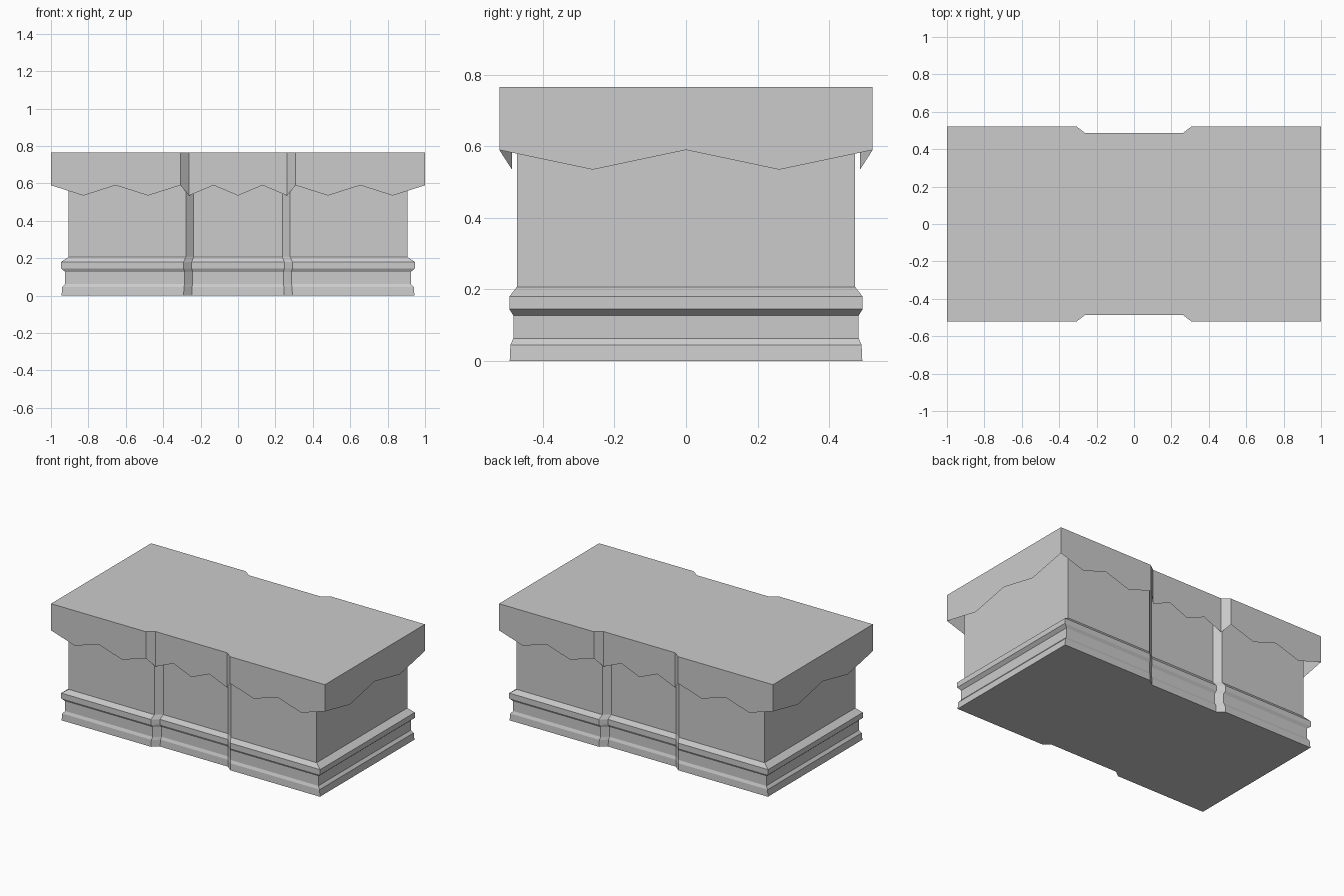
import bpy, bmesh

if "Cube" in bpy.data.objects:
    bpy.data.objects.remove(bpy.data.objects["Cube"])

stone = bpy.data.materials.new("grey_stone")
stone.diffuse_color = (0.6, 0.6, 0.6, 1)
stone.use_nodes = True
stone.node_tree.nodes["Principled BSDF"].inputs["Base Color"].default_value = stone.diffuse_color

HIGH, LOW, TOP = 0.59, 0.535, 0.766


def finish(bm, name):
    bmesh.ops.recalc_face_normals(bm, faces=bm.faces)
    me = bpy.data.meshes.new(name)
    bm.to_mesh(me)
    bm.free()
    me.materials.append(stone)
    bpy.context.collection.objects.link(bpy.data.objects.new(name, me))


def outline(hx, hy):
    """Rectangle with a shallow chamfered recess in the front and back."""
    n1, n2, d = hx * 0.308, hx * 0.262, hy * 0.932
    front = [(-hx, -hy), (-n1, -hy), (-n2, -d), (n2, -d), (n1, -hy), (hx, -hy)]
    return front + [(-x, -y) for x, y in front]


# Body: moulded plinth and shaft, lofted through (half depth, height) rings
profile = [(0.493, 0), (0.491, 0.045), (0.483, 0.063), (0.483, 0.127),
           (0.494, 0.145), (0.494, 0.18), (0.473, 0.207), (0.473, 0.75)]
bm = bmesh.new()
rings = [[bm.verts.new((x, y, z)) for x, y in outline(h * 1.914, h)]
         for h, z in profile]
for a, b in zip(rings, rings[1:]):
    for i in range(len(a)):
        j = (i + 1) % len(a)
        bm.faces.new((a[i], a[j], b[j], b[i]))
bm.faces.new(rings[0])
bm.faces.new(rings[-1])
finish(bm, "altar_body")

# Cloth: flat top with a thin hanging skirt cut in a zigzag
corners = outline(1.0, 0.522)
lows = [HIGH, HIGH, LOW, LOW, HIGH, HIGH] * 2
steps = [4, 1, 4, 1, 4, 4] * 2      # zigzag segments on each panel
path = []
for i, (x, y) in enumerate(corners):
    x2, y2 = corners[(i + 1) % len(corners)]
    for k in range(steps[i]):
        t = k / steps[i]
        if k % 2 == 0:
            z = lows[i]
        else:
            z = HIGH + LOW - lows[i]
        path.append((x + (x2 - x) * t, y + (y2 - y) * t, z))
bm = bmesh.new()
upper = [bm.verts.new((x, y, TOP)) for x, y, z in path]
lower = [bm.verts.new(p) for p in path]
for i in range(len(path)):
    j = (i + 1) % len(path)
    bm.faces.new((lower[i], lower[j], upper[j], upper[i]))
bm.faces.new(upper)
finish(bm, "altar_cloth")
